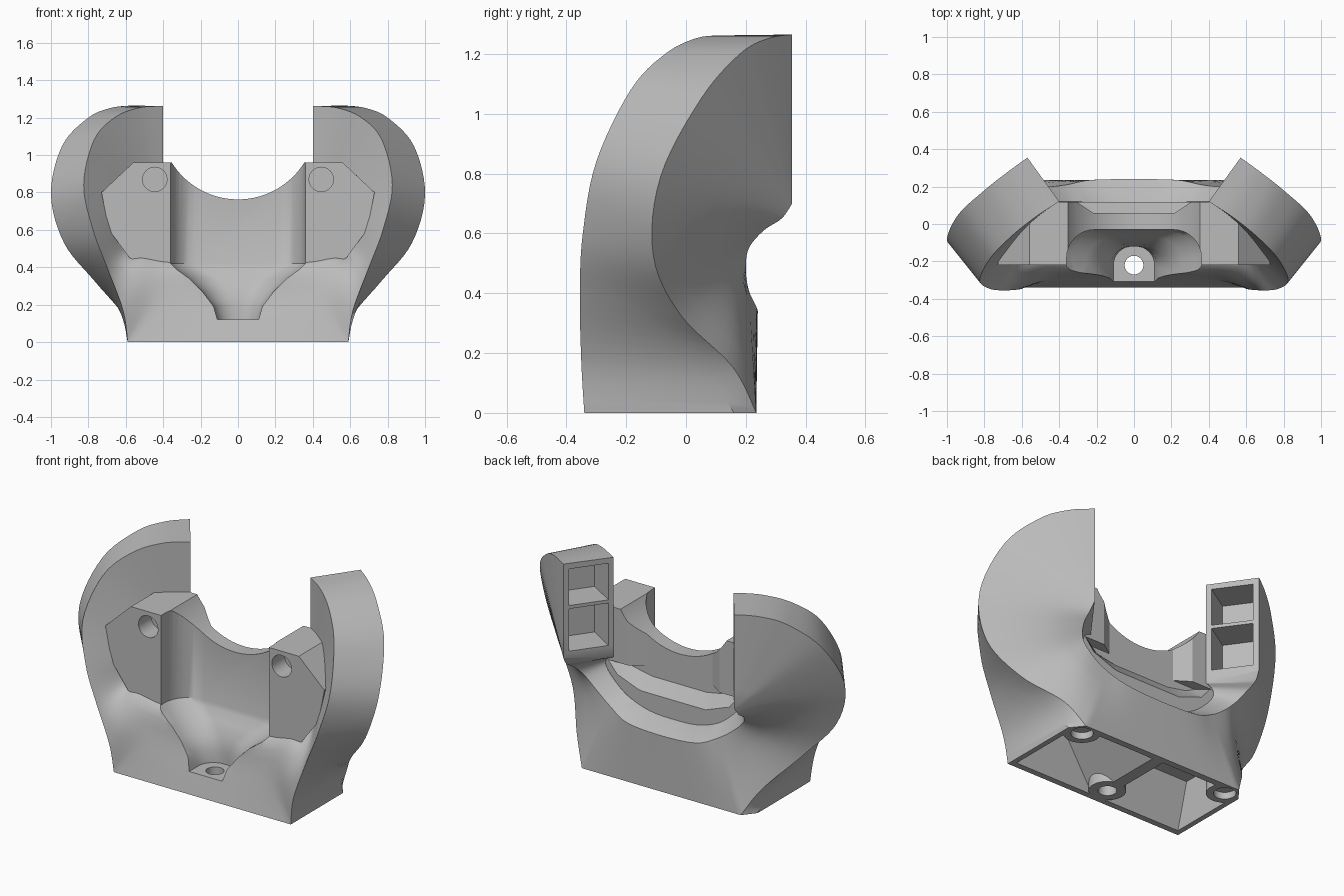
import bpy, bmesh, math
from mathutils import Vector

old = bpy.data.objects.get("Cube")
if old:
    bpy.data.objects.remove(old, do_unlink=True)

grey = bpy.data.materials.new("plain_grey")
grey.use_nodes = True
colour = (0.5, 0.5, 0.5, 1)
grey.diffuse_color = colour
grey.node_tree.nodes["Principled BSDF"].inputs["Base Color"].default_value = colour


def loft(name, rings):
    """Closed solid skinned over a row of rings with equal point counts."""
    bm = bmesh.new()
    rows = [[bm.verts.new(p) for p in ring] for ring in rings]
    n = len(rows[0])
    for a, b in zip(rows, rows[1:]):
        for i in range(n):
            j = (i + 1) % n
            bm.faces.new((a[i], a[j], b[j], b[i]))
    bm.faces.new(rows[0])
    bm.faces.new(rows[-1])
    bmesh.ops.remove_doubles(bm, verts=bm.verts, dist=0.0005)
    bmesh.ops.recalc_face_normals(bm, faces=bm.faces)
    mesh = bpy.data.meshes.new(name)
    bm.to_mesh(mesh)
    bm.free()
    mesh.materials.append(grey)
    obj = bpy.data.objects.new(name, mesh)
    bpy.context.collection.objects.link(obj)
    return obj


def cylinder(name, centre, axis, radius, length, sides=40):
    side = axis.orthogonal().normalized()
    up = axis.cross(side)
    turn = [2 * math.pi * k / sides for k in range(sides)]
    ring = [centre + radius * (math.cos(a) * side + math.sin(a) * up) for a in turn]
    return loft(name, [ring, [p + axis * length for p in ring]])


def combine(target, tool, operation="DIFFERENCE"):
    bpy.context.view_layer.objects.active = target
    mod = target.modifiers.new("join", "BOOLEAN")
    mod.operation, mod.object, mod.solver = operation, tool, "EXACT"
    bpy.ops.object.modifier_apply(modifier=mod.name)
    bpy.data.objects.remove(tool, do_unlink=True)


def flow(points, t, mirrored=False, corner=None):
    """Smooth curve through points; holds the last point, may break at a corner."""
    last = len(points) - 1
    t = min(t, last)
    i = min(int(t), last - 1)
    u = t - i
    b, c = points[i], points[i + 1]
    a = points[i - 1] if i > 0 else b
    d = points[min(i + 2, last)]
    if i == 0 and mirrored:
        a = Vector((-c.x, c.y, c.z))
    if i == corner:
        a = b
    if i + 1 == corner:
        d = c
    m, n = (c - a) / 2, (d - b) / 2
    return (b * (2*u**3 - 3*u**2 + 1) + m * (u**3 - 2*u**2 + u)
            + c * (3*u**2 - 2*u**3) + n * (u**3 - u**2))


def vectors(*rows):
    return [Vector(r) for r in rows]


X, Y, Z = vectors((1, 0, 0), (0, 1, 0), (0, 0, 1))

# Guide curves from the middle of the base out to the tip of one horn
front = vectors((0, -.34, 0), (.3, -.34, 0), (.59, -.34, 0), (.615, -.35, .17),
                (.7, -.355, .4), (.775, -.345, .6), (.825, -.3, .84),
                (.77, -.185, 1.08), (.66, -.07, 1.2), (.53, .035, 1.253),
                (.4, .12, 1.262))
back = vectors((0, .235, 0), (.3, .235, 0), (.53, .235, 0), (.62, .155, .155),
               (.77, -.02, .33), (.93, -.11, .53), (1, -.085, .79),
               (.94, .05, 1.05), (.8, .18, 1.2), (.68, .275, 1.252),
               (.57, .355, 1.265))
rim = vectors((0, .24, .34), (.23, .235, .355), (.36, .21, .41), (.46, .2, .48),
              (.53, .21, .55), (.565, .26, .61), (.575, .32, .65), (.57, .355, .7))
inner = vectors((0, .12, .39), (.16, .12, .4), (.3, .12, .45), (.4, .12, .53),
                (.45, .12, .6), (.44, .12, .64), (.4, .12, .66))
held = inner + [inner[-1]] * 4
belly = vectors((0, -.28, .22), (.22, -.28, .23), (.42, -.285, .26), (.55, -.305, .32))
slope = vectors((0, -.21, .43), (.2, -.21, .43), (.38, -.205, .44), (.5, -.19, .47))
belly += [f.lerp(j, .14) for f, j in zip(front[4:], held[4:])]
slope += [f.lerp(j, .4) for f, j in zip(front[4:], held[4:])]
outer = [f.lerp(b, .5) for f, b in zip(front, back)]
outer[2:4] = vectors((.59, .16, 0), (.625, .06, .15))


def section(t, sign):
    f, o, b = [flow(c, t, True, 2) for c in (front, outer, back)]
    k, j, m, s = [flow(c, t, True) for c in (rim, inner, belly, slope)]
    ring = [flow([f, m, s, j], q / 4) for q in range(13)]
    ring += [k.lerp(b, q / 5) for q in range(6)] + [o]
    return [Vector((sign * p.x, p.y, max(p.z, 0))) for p in ring]


# Horned body as one continuous sweep
STEPS = 6
count = STEPS * (len(front) - 1)
body = loft("horned_body", [section(abs(i) / STEPS, -1 if i < 0 else 1)
                            for i in range(-count, count + 1)])


def plate(name, half, y0, y1, half_far):
    """Symmetric outline in x and z, running along y to a second outline."""
    rings = []
    for pts, y in ((half, y0), (half_far, y1)):
        rings.append([Vector((x, y, z)) for x, z in pts]
                     + [Vector((-x, y, z)) for x, z in reversed(pts)])
    return loft(name, rings)


# Chest block with the round saddle and the stepped recess behind it
block = plate("chest_block", [(.56, .96), (.73, .8), (.69, .6), (.58, .45), (.3, .34)],
              -.22, .118, [(.56, .96), (.64, .885), (.62, .62), (.5, .51), (.3, .38)])
combine(block, cylinder("saddle_cutter", Vector((0, -1, 1.18)), Y, .417, 2, 96))
combine(block, plate("recess_cutter",
                     [(.22, 1.2), (.22, .635), (.37, .635), (.31, .605), (.18, .58)],
                     .06, .13,
                     [(.325, 1.2), (.325, .635), (.45, .635), (.38, .55), (.22, .49)]))
combine(body, block, "UNION")


# Front pocket narrowing down to the screw seat
def pocket_ring(z, w, y):
    r = min(w * .9, .15)
    arc = [math.pi / 2 * k / 8 for k in range(9)]
    right = [Vector((w, -.6, z))]
    right += [Vector((w - r + r * math.cos(a), y - r + r * math.sin(a), z)) for a in arc]
    return right + [Vector((-p.x, p.y, z)) for p in reversed(right)]


levels = vectors((.12, .11, -.12), (.19, .13, -.12), (.27, .19, -.11),
                 (.34, .26, -.07), (.39, .33, -.04), (.42, .36, -.03), (1.3, .36, -.03))
combine(body, loft("pocket_cutter", [pocket_ring(*v) for v in levels]))
combine(body, cylinder("screw_hole_cutter", Vector((0, -.22, -.1)), Z, .05, .4))


def box_ring(x0, x1, y0, y1, z):
    return vectors((x0, y0, z), (x1, y0, z), (x1, y1, z), (x0, y1, z))


for s in (-1, 1):
    # Hollow underside that leaves a middle rib and round bosses
    cavity = loft("cavity_cutter", [box_ring(s * .015, s * .56, -.31, .205, -.02),
                                    box_ring(s * .3, s * .55, -.22, .08, .26)])
    combine(cavity, cylinder("front_boss", Vector((0, -.22, -.1)), Z, .1, .5))
    corner = Vector((s * .495, .16, -.1))
    combine(cavity, cylinder("corner_boss", corner, Z, .1, .5))
    combine(body, cavity)
    combine(body, cylinder("corner_hole_cutter", corner, Z, .06, .14))

    # Round hole in each chest pad
    combine(body, cylinder("pad_hole_cutter", Vector((s * .445, -.4, .87)), Y, .065, .3))

    # Two stacked openings in each horn tip
    across = Vector((s * .586, .81, 0))
    inward = Vector((s * .81, -.586, 0))
    middle = Vector((s * .483, .236, 0))
    for low, high in ((.735, .99), (1.01, 1.23)):
        rings = [[middle + across * w * wide + inward * depth + Z * z for w, z in
                  ((-1, low), (1, low), (1, high), (-1, high))]
                 for wide, depth in ((.115, -.02), (.1, .19))]
        combine(body, loft("tip_cutter", rings))

# Soft shading with crisp edges
bpy.ops.object.select_all(action="DESELECT")
body.select_set(True)
bpy.context.view_layer.objects.active = body
bpy.ops.object.shade_smooth_by_angle(angle=math.radians(32))
